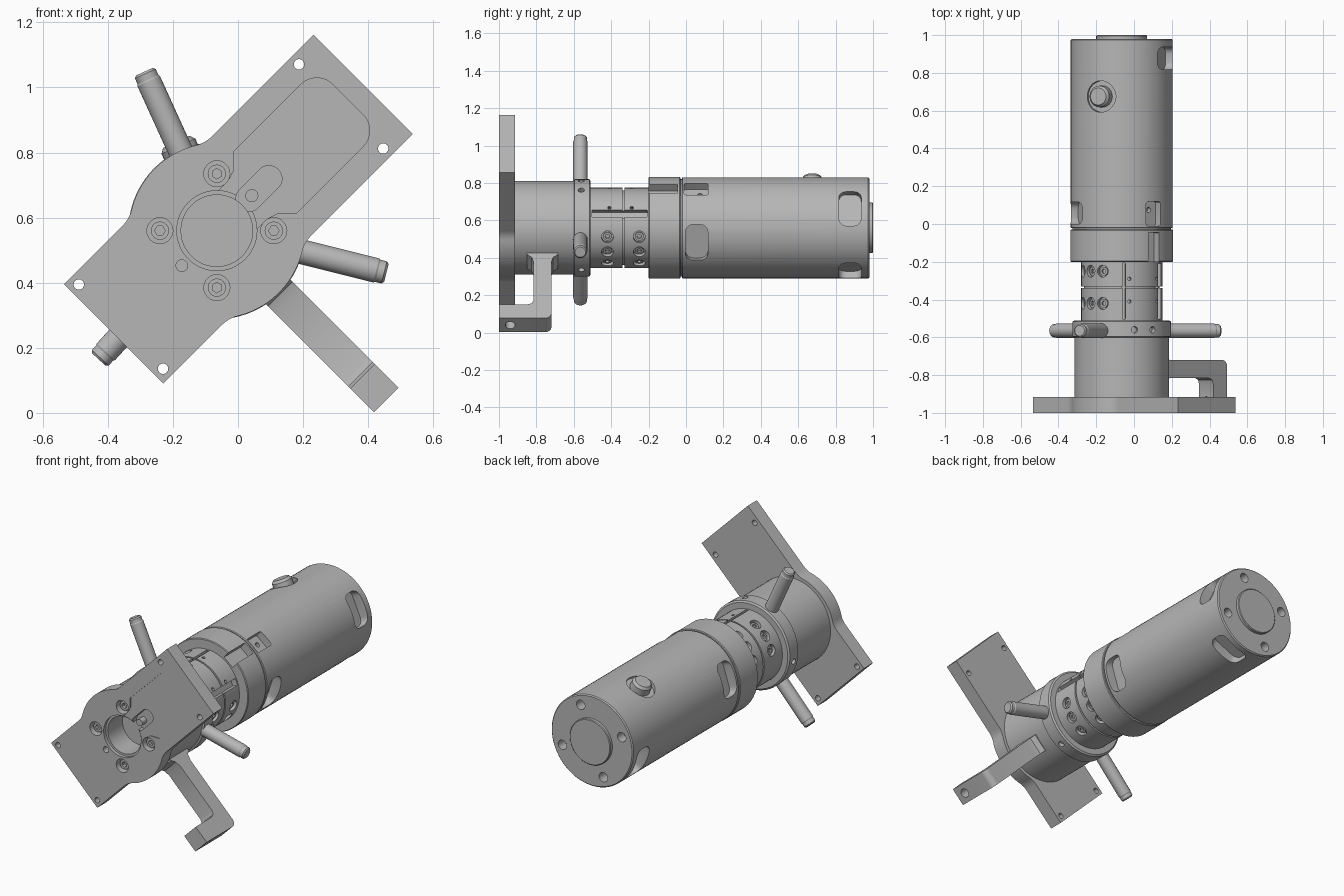
import bpy, bmesh
from math import sin, cos, radians, sqrt, atan2, pi
from mathutils import Matrix, Vector

if "Cube" in bpy.data.objects:
    bpy.data.objects.remove(bpy.data.objects["Cube"])

CX, CZ = -0.065, 0.56          # barrel axis, parallel to y
TILT = 45                      # lean of the mounting plate

metal = bpy.data.materials.new("plain_grey_metal")
metal.use_nodes = True
grey = (0.47, 0.47, 0.47, 1)
metal.diffuse_color = grey
metal.node_tree.nodes["Principled BSDF"].inputs["Base Color"].default_value = grey


def frame(x, y, z, origin):
    m = Matrix((x, y, z)).transposed().to_4x4()
    m.translation = Vector(origin)
    return m


AXIS = frame((1, 0, 0), (0, 0, -1), (0, 1, 0), (CX, 0, CZ))


def plate_frame(y, angle=TILT):
    """Local xy lies in the front plane, local z points to the front."""
    c, s = cos(radians(angle)), sin(radians(angle))
    return frame((c, 0, s), (-s, 0, c), (0, -1, 0), (CX, y, CZ))


def radial(angle, y):
    """Local z points outward from the axis, local x runs along it."""
    c, s = cos(radians(angle)), sin(radians(angle))
    return frame((0, 1, 0), (-s, 0, c), (c, 0, s), (CX, y, CZ))


def finish(name, bm, m):
    bmesh.ops.recalc_face_normals(bm, faces=bm.faces)
    bm.transform(m)
    me = bpy.data.meshes.new(name)
    bm.to_mesh(me)
    bm.free()
    me.materials.append(metal)
    ob = bpy.data.objects.new(name, me)
    bpy.context.collection.objects.link(ob)
    return ob


def prism(name, pts, m, z0, z1):
    bm = bmesh.new()
    low = [bm.verts.new((x, y, z0)) for x, y in pts]
    top = [bm.verts.new((x, y, z1)) for x, y in pts]
    bm.faces.new(low)
    bm.faces.new(top)
    for i in range(len(pts)):
        j = (i + 1) % len(pts)
        bm.faces.new((low[i], low[j], top[j], top[i]))
    return finish(name, bm, m)


def lathe(name, profile, m=AXIS, n=72):
    """Turn (height, radius) pairs about local z."""
    bm = bmesh.new()
    rings = [[bm.verts.new((r * cos(2 * pi * i / n), r * sin(2 * pi * i / n), h))
              for i in range(n)] for h, r in profile]
    bm.faces.new(rings[0])
    bm.faces.new(rings[-1])
    for a, b in zip(rings, rings[1:]):
        for i in range(n):
            j = (i + 1) % n
            bm.faces.new((a[i], a[j], b[j], b[i]))
    return finish(name, bm, m)


def arc(cx, cy, r, a0, a1, n=8):
    return [(cx + r * cos(a0 + (a1 - a0) * i / n), cy + r * sin(a0 + (a1 - a0) * i / n))
            for i in range(n + 1)]


def circle(x, y, r, n=24):
    return arc(x, y, r, 0, 2 * pi, n)[:-1]


def rounded(x, y, hx, hy, r):
    pts = []
    for k, (sx, sy) in enumerate(((1, 1), (-1, 1), (-1, -1), (1, -1))):
        pts += arc(x + sx * (hx - r), y + sy * (hy - r), r, k * pi / 2, (k + 1) * pi / 2, 5)
    return pts


def cut(ob, pts, m, z0, z1):
    cutter = prism("cutter", pts, m, z0, z1)
    mod = ob.modifiers.new("cut", "BOOLEAN")
    mod.operation, mod.solver, mod.object = "DIFFERENCE", "EXACT", cutter
    dg = bpy.context.evaluated_depsgraph_get()
    ob.data = bpy.data.meshes.new_from_object(ob.evaluated_get(dg))
    ob.modifiers.clear()
    bpy.data.objects.remove(cutter)


# Mounting plate: rectangle with filleted round bulges on both long sides
half, bulge, fil = 0.216, 0.27, 0.1
fu = sqrt((bulge + fil) ** 2 - (half + fil) ** 2)
th = atan2(half + fil, fu)
side = [(0.636, half)] + arc(fu, half + fil, fil, 1.5 * pi, pi + th)
side += arc(0, 0, bulge, th, pi - th, 20)[1:-1]
side += arc(-fu, half + fil, fil, -th, -pi / 2) + [(-0.449, half)]
plate = prism("mounting_plate", side + [(u, -v) for u, v in reversed(side)],
              plate_frame(-0.915), 0, 0.085)

# Shallow cover pocket, bore, slot and screw holes in the plate
face = plate_frame(-1)
pocket = [(0.04, -0.08), (0.14, -0.085), (0.17, -0.095), (0.21, -0.135)]
pocket += arc(0.5, -0.065, 0.07, -pi / 2, 0)
cut(plate, pocket + [(u, -v) for u, v in reversed(pocket)], face, -0.005, 0.05)
cut(plate, circle(0, 0, 0.123, 48), face, -0.02, 0.05)
cut(plate, circle(0, 0, 0.11, 48), face, -0.2, 0.05)
cut(plate, rounded(0.183, 0, 0.083, 0.04, 0.039), face, -0.05, 0.05)
for u in (0.54, -0.417):
    for v in (0.183, -0.183):
        cut(plate, circle(u, v, 0.016), face, -0.2, 0.05)
cut(plate, circle(-0.152, 0, 0.018), face, -0.2, 0.05)
for k in range(4):
    spot = plate_frame(-1, 90 * k)
    cut(plate, circle(0.175, 0, 0.04), spot, -0.045, 0.05)
    screw = prism("plate_screw", circle(0.175, 0, 0.028), spot, -0.05, -0.02)
    cut(screw, circle(0.175, 0, 0.016, 6), spot, -0.04, 0.05)
lathe("slot_pin", [(-0.06, 0.02), (-0.008, 0.02)], face @ Matrix.Translation((0.152, 0, 0)), 24)

# Base housing behind the plate
base = lathe("base_housing", [(-0.915, 0.25), (-0.6, 0.25)])
cut(base, circle(0, 0, 0.11, 48), face, -0.16, 0.05)

# Clamp ring with three spoke handles
ring = lathe("clamp_ring", [(-0.6, 0.25), (-0.595, 0.26), (-0.517, 0.26), (-0.51, 0.25)])
for a in (51, 75, -60, 190):
    cut(ring, circle(0, 0, 0.017), radial(a, -0.56), 0.235, 0.4)
for a in (114.5, -14, 227.5):
    lathe("spoke_handle", [(0.2, 0.038), (0.505, 0.038), (0.51, 0.035),
                           (0.53, 0.035), (0.537, 0.028)], radial(a, -0.565), 32)

# Bent side arm with a foot
arm_frame = plate_frame(0, -45)
arm_frame = frame(arm_frame.col[0][:3], (0, 1, 0), arm_frame.col[1][:3], (CX, 0, CZ))
arm_path = [(0.2, -0.85), (0.255, -0.85), (0.275, -0.825), (0.31, -0.815), (0.6, -0.815),
            (0.624, -0.825), (0.633, -0.85), (0.633, -1), (0.736, -1)]
arm_path += arc(0.701, -0.755, 0.035, 0, pi / 2)
arm_path += [(0.31, -0.72), (0.275, -0.71), (0.255, -0.685), (0.2, -0.685)]
arm = prism("side_arm", arm_path, arm_frame, -0.053, 0.053)
cut(arm, circle(0, 0, 0.026), radial(-45, -0.94), 0.5, 0.9)

# Slotted neck with a centre groove and rows of sockets
neck = lathe("slotted_neck", [(-0.51, 0.215), (-0.34, 0.215), (-0.34, 0.2),
                              (-0.33, 0.2), (-0.33, 0.215), (-0.2, 0.215)])
for a, w in ((21, 0.02), (87, 0.008)):
    cut(neck, rounded(0, 0, 0.148, w, 0.003), radial(a, -0.355), 0.18, 0.4)
for y in (-0.42, -0.25):
    for a in (-13, -37, -62, 118, 140, 163):
        cut(neck, circle(0, 0, 0.032, 20), radial(a, y), 0.192, 0.4)
        socket = prism("neck_screw", circle(0, 0, 0.023, 20), radial(a, y), 0.18, 0.203)
        cut(socket, circle(0, 0, 0.013, 6), radial(a, y), 0.19, 0.4)
for y in (-0.41, -0.29):
    for a in (30, 79):
        cut(neck, circle(0, 0, 0.009, 12), radial(a, y), 0.19, 0.4)

# Collar with a key groove
collar = lathe("collar", [(-0.2, 0.268), (-0.196, 0.272), (-0.034, 0.272), (-0.03, 0.268)])
cut(collar, rounded(0, 0, 0.08, 0.037, 0.004), radial(51, -0.125), 0.225, 0.4)
lathe("collar_seam", [(-0.035, 0.26), (-0.015, 0.26)])

# Main barrel with finger slots, key notch and end holes
barrel = lathe("main_barrel", [(-0.022, 0.266), (-0.018, 0.27), (0.974, 0.27), (0.98, 0.264)])
for a, y in ((24, 0.877), (-66, 0.877), (204, 0.877), (-18, 0.057), (162, 0.057)):
    cut(barrel, rounded(0, 0, 0.06, 0.1, 0.04), radial(a, y), 0.21, 0.4)
cut(barrel, rounded(0, 0, 0.064, 0.048, 0.01), radial(51, 0.054), 0.225, 0.4)
cut(barrel, circle(0, 0, 0.014, 16), radial(51, 0.075), 0.2, 0.4)
cut(barrel, circle(0, 0, 0.083, 32), radial(114.5, 0.675), 0.245, 0.4)
for k in range(4):
    cut(barrel, circle(0.21, 0, 0.028), plate_frame(0.98, 69 + 90 * k), -0.05, 0.06)
lathe("push_button", [(0.2, 0.057), (0.285, 0.057), (0.3, 0.045)], radial(114.5, 0.675), 32)
lathe("end_cap", [(0.95, 0.135), (0.996, 0.135), (1.0, 0.131)])

# Smooth round surfaces, keep edges sharp
bpy.ops.object.select_all(action="DESELECT")
for ob in bpy.context.collection.objects:
    if ob.type == "MESH":
        ob.select_set(True)
        bpy.context.view_layer.objects.active = ob
bpy.ops.object.shade_smooth_by_angle(angle=radians(30))
